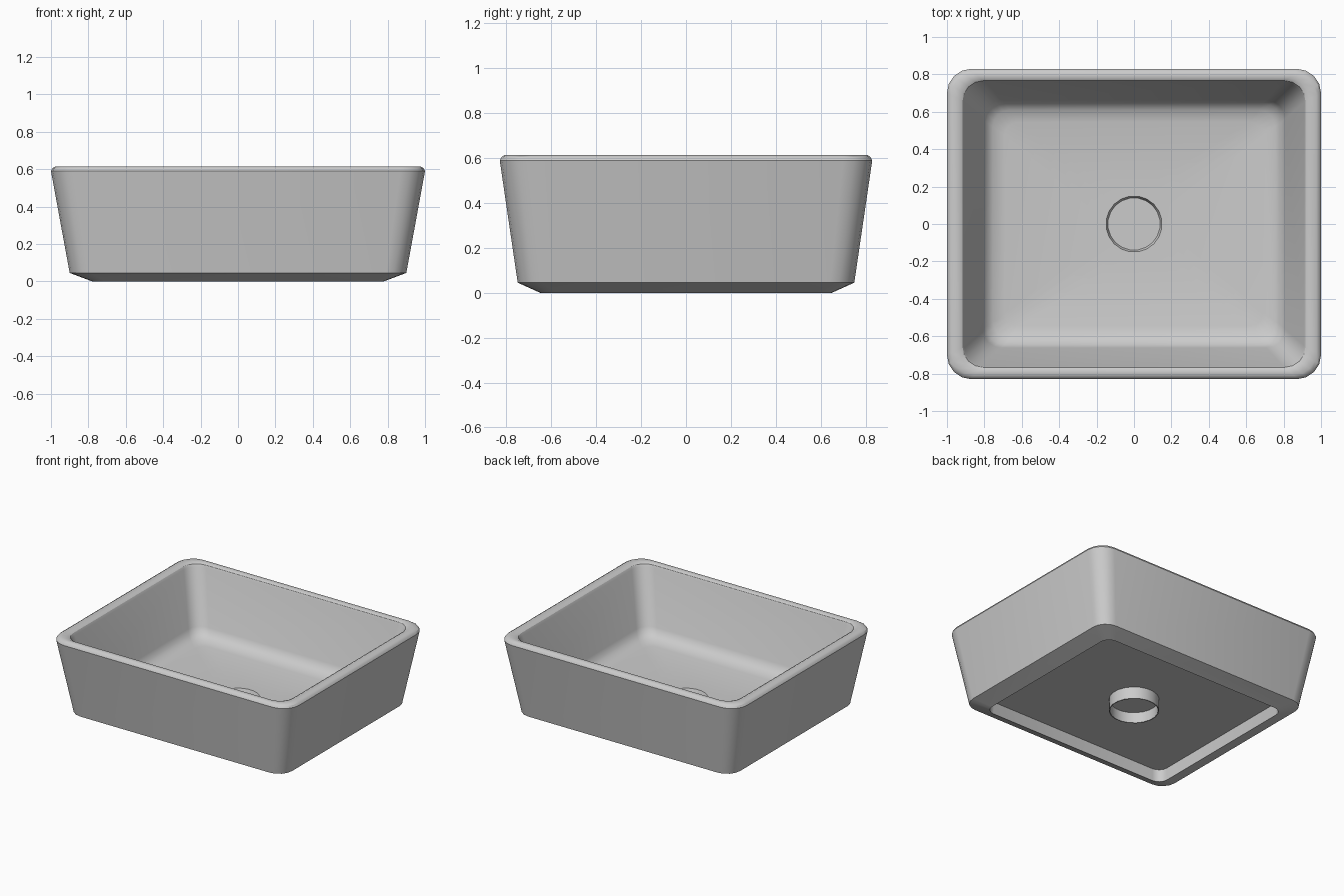
import bpy, bmesh, math

if "Cube" in bpy.data.objects:
    bpy.data.objects.remove(bpy.data.objects["Cube"])

SEG = 4                      # segments per rounded corner
N = 4 * (SEG + 1)            # points per loop


def rect(hx, hy, z, r):
    """Rounded rectangle loop."""
    pts = []
    for q, (sx, sy) in enumerate([(1, 1), (-1, 1), (-1, -1), (1, -1)]):
        for j in range(SEG + 1):
            a = math.radians(90 * q + 90 * j / SEG)
            pts.append((sx * (hx - r) + r * math.cos(a),
                        sy * (hy - r) + r * math.sin(a), z))
    return pts


def circle(r, z):
    """Round loop with the same point count as the rectangles."""
    return [(r * math.cos((i + 0.5) * math.tau / N),
             r * math.sin((i + 0.5) * math.tau / N), z) for i in range(N)]


loops = [
    # drain pipe under the bowl
    circle(0.165, 0.08), circle(0.165, 0.0), circle(0.172, 0.0), circle(0.172, 0.09),
    # hollow underside and foot
    rect(0.775, 0.645, 0.09, 0.07), rect(0.78, 0.65, 0.0, 0.07),
    rect(0.90, 0.75, 0.045, 0.11),
    # outer wall and rim
    rect(1.0, 0.83, 0.59, 0.13), rect(0.992, 0.822, 0.605, 0.125),
    rect(0.975, 0.808, 0.615, 0.12), rect(0.935, 0.78, 0.615, 0.11),
    rect(0.917, 0.766, 0.605, 0.11), rect(0.908, 0.76, 0.588, 0.11),
    # inner wall, rounded into the floor
    rect(0.808, 0.662, 0.20, 0.10), rect(0.79, 0.645, 0.163, 0.10),
    rect(0.755, 0.61, 0.135, 0.09), rect(0.69, 0.545, 0.12, 0.07),
    # drain recess
    circle(0.172, 0.115), circle(0.15, 0.115), circle(0.14, 0.09),
]

bm = bmesh.new()
rings = [[bm.verts.new(p) for p in lp] for lp in loops]
for a, b in zip(rings, rings[1:]):
    for i in range(N):
        k = (i + 1) % N
        bm.faces.new((a[i], a[k], b[k], b[i]))
bm.faces.new(rings[0])
bm.faces.new(rings[-1])
bmesh.ops.recalc_face_normals(bm, faces=bm.faces)

mesh = bpy.data.meshes.new("basin")
bm.to_mesh(mesh)
bm.free()
basin = bpy.data.objects.new("basin", mesh)
bpy.context.collection.objects.link(basin)

# glazed ceramic
mat = bpy.data.materials.new("light_ceramic")
mat.diffuse_color = (0.6, 0.6, 0.6, 1)
mat.use_nodes = True
mat.node_tree.nodes["Principled BSDF"].inputs["Base Color"].default_value = mat.diffuse_color
mesh.materials.append(mat)

bpy.context.view_layer.objects.active = basin
basin.select_set(True)
bpy.ops.object.shade_smooth_by_angle(angle=math.radians(32))
